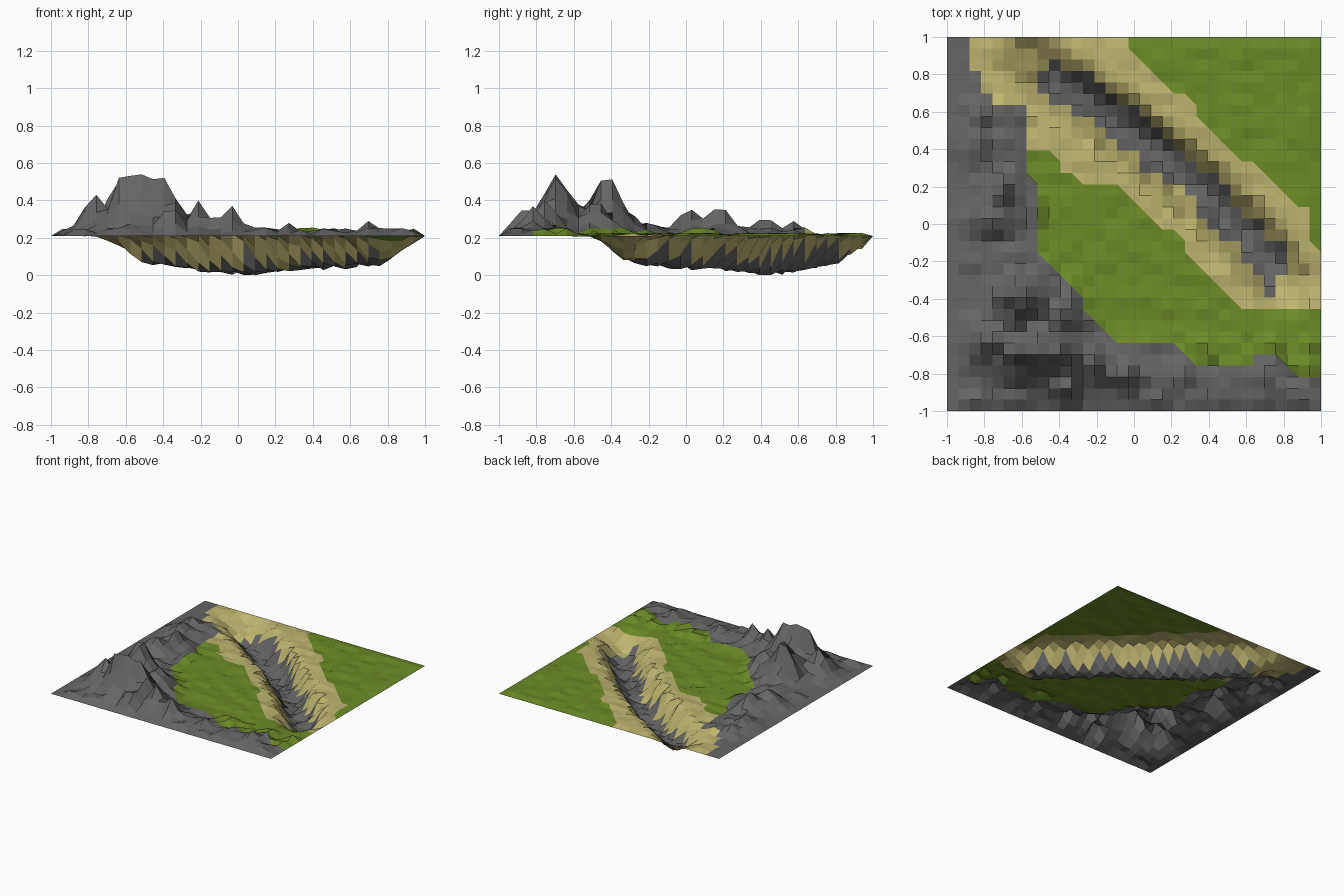
import bpy, bmesh, math, random
from mathutils import Vector

if "Cube" in bpy.data.objects:
    bpy.data.objects.remove(bpy.data.objects["Cube"])

random.seed(7)
N = 33                 # cells per side
STEP = 2 / N
BASE = 0.21            # level of the plain

# Outlines of the ground zones, seen from above
ROCK = [(-1.1, 1.1), (-.88, 1.1), (-.88, .82), (-.82, .76), (-.82, .7), (-.76, .64), (-.64, .64),
        (-.576, .58), (-.576, .27), (-.515, .21), (-.515, -.15), (-.27, -.39), (-.27, -.455),
        (-.09, -.636), (.21, -.636), (.33, -.758), (.576, -.758), (.64, -.697), (.758, -.697),
        (.88, -.818), (1.1, -.818), (1.1, -1.1), (-1.1, -1.1)]
SAND = [(-.9, 1.1), (-.03, 1.1), (-.03, .94), (.21, .697), (.27, .697), (.33, .636), (.33, .576),
        (.576, .33), (.636, .33), (.88, .09), (.94, .09), (.94, -.09), (1.0, -.15), (1.1, -.15),
        (1.1, -.455), (.576, -.455), (.27, -.15), (.27, -.09), (.21, -.03), (.15, -.03),
        (-.09, .21), (-.27, .21), (-.33, .27), (-.39, .27), (-.45, .39), (-.6, .39), (-.9, .6)]

# Rocky peaks: x, y, height, radius
PEAKS = [(-.60, -.70, .33, .15), (-.52, -.70, .33, .12), (-.42, -.70, .32, .15), (-.60, -.42, .32, .15),
         (-.76, -.64, .22, .13), (-.21, -.76, .19, .12), (-.03, -.82, .16, .09), (-.39, -.48, .18, .13),
         (-.76, .03, .14, .13), (-.70, .18, .15, .12), (-.82, .42, .09, .13), (-.82, .58, .08, .08),
         (-.70, -.21, .07, .16), (.27, -.82, .07, .08), (.70, -.82, .08, .10), (.48, -.85, .04, .10),
         (.12, -.82, .05, .09), (-.36, -.85, .16, .10), (-.50, -.58, .17, .2)]
# Floor of the dry channel: x, y, height
BED = [(-.70, .95, .21), (-.60, .89, .14), (-.48, .79, .07), (-.30, .68, .045), (-.12, .55, .012),
       (.10, .39, .0), (.30, .22, .025), (.50, .03, .035), (.70, -.18, .05), (.76, -.29, .065),
       (.86, -.36, .13), (.93, -.44, .21)]


def inside(p, poly):
    hit = False
    for (x1, y1), (x2, y2) in zip(poly, poly[1:] + poly[:1]):
        if (y1 > p[1]) != (y2 > p[1]) and p[0] < x1 + (p[1] - y1) * (x2 - x1) / (y2 - y1):
            hit = not hit
    return hit


def bed(x, y):
    """Distance to the channel line and the floor height there."""
    best = (9, BASE)
    for a, b in zip(BED, BED[1:]):
        dx, dy = b[0] - a[0], b[1] - a[1]
        t = max(0, min(1, ((x - a[0]) * dx + (y - a[1]) * dy) / (dx * dx + dy * dy)))
        d = math.hypot(x - a[0] - t * dx, y - a[1] - t * dy)
        best = min(best, (d, a[2] + t * (b[2] - a[2])))
    return best


def height(x, y):
    if max(abs(x), abs(y)) > 0.99:
        return BASE
    if inside((x, y), ROCK):
        h = 0
        for px, py, ph, r in PEAKS:
            d = math.hypot(x - px, y - py)
            rough = 1 if d < 0.045 else random.uniform(.5, 1.05)
            h = max(h, ph * math.exp(-(d / r) ** 2) * rough)
        low = 0.045 if x > -.93 and y < .66 else 0.006
        return BASE + max(h, random.uniform(0, low))
    d, floor = bed(x, y)
    half = 0.185 + random.uniform(-.025, .025)
    if d < half:
        t = min(1, (half - d) / (half - .035))
        t = t * t * (3 - 2 * t)
        return max(0, BASE + (floor - BASE) * t + random.uniform(-.012, .018) * t)
    bump = 0.03 if y < -.6 and .25 < x < .95 else 0
    return BASE + random.uniform(0, .016 + bump)


def zone(verts):
    c = sum((v.co for v in verts), Vector()) / len(verts)
    if inside(c, ROCK):
        return 0
    if inside(c, SAND):
        d, floor = bed(c.x, c.y)
        return 0 if floor < .075 and d < .095 + random.uniform(-.02, .02) else 1
    return 2


# Terrain sheet: quads, split diagonally where two zones meet
bm = bmesh.new()
grid = [[bm.verts.new((-1 + i * STEP, -1 + j * STEP, height(-1 + i * STEP, -1 + j * STEP)))
         for j in range(N + 1)] for i in range(N + 1)]
low = min(bm.verts, key=lambda v: v.co.z)
low.co.z = 0
for i in range(N):
    for j in range(N):
        a, b, c, d = grid[i][j], grid[i + 1][j], grid[i + 1][j + 1], grid[i][j + 1]
        halves = [(a, b, d), (b, c, d)]
        zones = [zone(h) for h in halves]
        if zones[0] == zones[1] or sum(zones) == 1:   # whole cells along the channel floor
            halves = [(a, b, c, d)]
        for h, z in zip(halves, zones):
            bm.faces.new(h).material_index = z

mesh = bpy.data.meshes.new("terrain")
bm.to_mesh(mesh)
bm.free()
for name, col in (("rock", (.13, .13, .13)), ("sand", (.52, .46, .16)), ("grass", (.15, .26, .02))):
    m = bpy.data.materials.new(name)
    m.diffuse_color = (*col, 1)
    m.use_nodes = True
    m.node_tree.nodes["Principled BSDF"].inputs["Base Color"].default_value = m.diffuse_color
    mesh.materials.append(m)
terrain = bpy.data.objects.new("terrain", mesh)
bpy.context.collection.objects.link(terrain)
